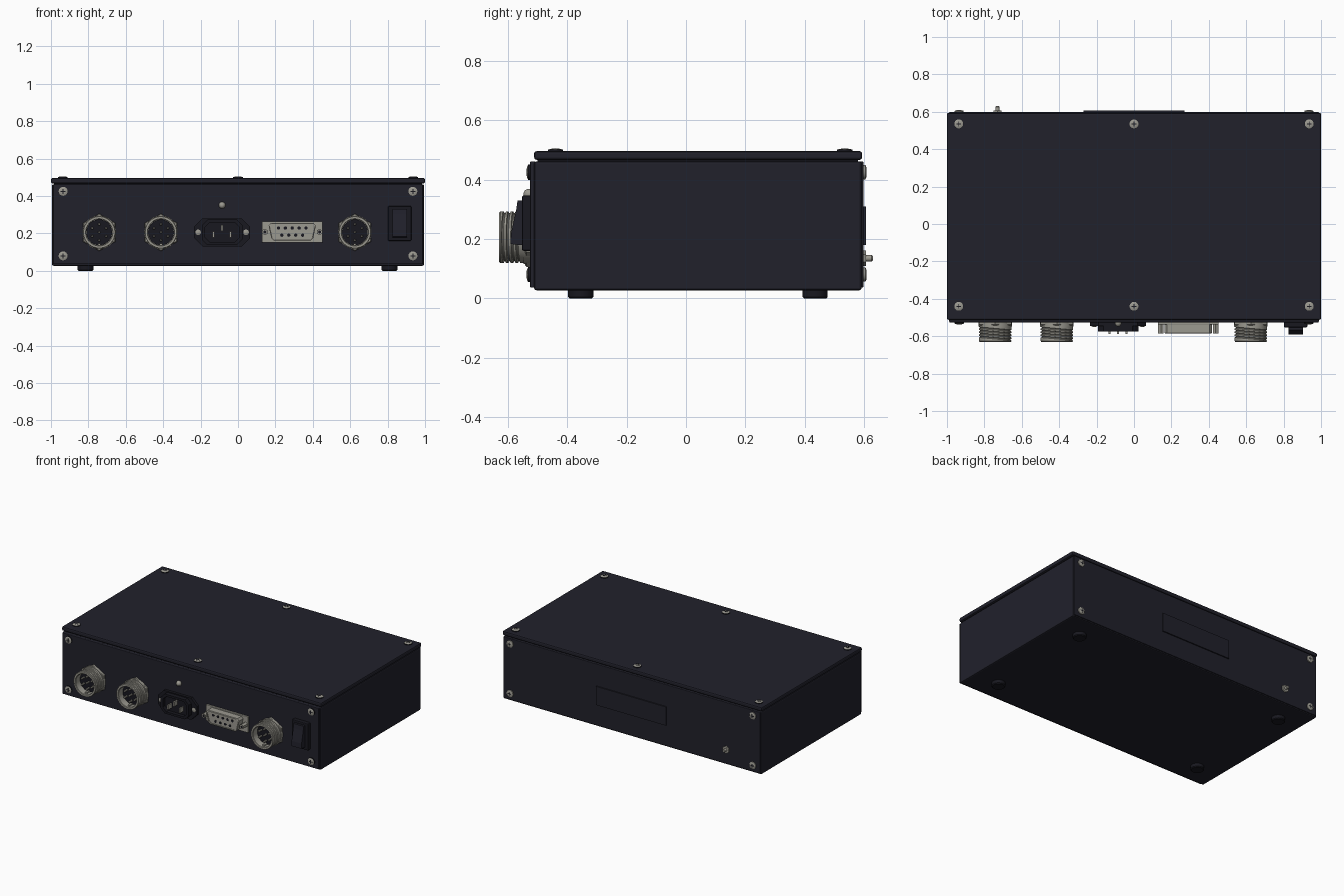
import bpy, bmesh, math
from mathutils import Vector

if "Cube" in bpy.data.objects:
    bpy.data.objects.remove(bpy.data.objects["Cube"])


def material(name, rgb):
    m = bpy.data.materials.new(name)
    m.diffuse_color = (*rgb, 1)
    m.use_nodes = True
    m.node_tree.nodes["Principled BSDF"].inputs["Base Color"].default_value = m.diffuse_color
    return m


NAVY = material("navy case paint", (0.015, 0.015, 0.024))
BLACK = material("black plastic", (0.009, 0.009, 0.014))
METAL = material("grey metal", (0.33, 0.32, 0.28))


def finish(bm, name, mat, smooth=False):
    bmesh.ops.recalc_face_normals(bm, faces=bm.faces)
    me = bpy.data.meshes.new(name)
    bm.to_mesh(me)
    bm.free()
    me.materials.append(mat)
    ob = bpy.data.objects.new(name, me)
    bpy.context.collection.objects.link(ob)
    if smooth:
        bpy.context.view_layer.objects.active = ob
        ob.select_set(True)
        bpy.ops.object.shade_smooth_by_angle(angle=math.radians(35))
        ob.select_set(False)
    return ob


def box(name, lo, hi, mat, bevel=0):
    bm = bmesh.new()
    bmesh.ops.create_cube(bm, size=1)
    for v in bm.verts:
        v.co = Vector([a + (b - a) * (c + 0.5) for a, b, c in zip(lo, hi, v.co)])
    if bevel:
        bmesh.ops.bevel(bm, geom=bm.edges[:], offset=bevel, segments=2,
                        profile=0.5, affect='EDGES')
    return finish(bm, name, mat)


def prism(name, loops, mat):
    """Skin matching closed outlines [(y, [(x, z), ...]), ...], capped at both ends."""
    bm = bmesh.new()
    rings = [[bm.verts.new((x, y, z)) for x, z in pts] for y, pts in loops]
    n = len(rings[0])
    for a, b in zip(rings, rings[1:]):
        for i in range(n):
            j = (i + 1) % n
            bm.faces.new((a[i], a[j], b[j], b[i]))
    bm.faces.new(rings[0])
    bm.faces.new(rings[-1])
    return finish(bm, name, mat)


def lathe(name, base, axis, profile, mat, sides=24, tilt=None):
    """Spin (radius, height) around axis; tilt maps profile index to ring shear."""
    q = Vector((0, 0, 1)).rotation_difference(Vector(axis))
    bm = bmesh.new()
    rings = []
    for k, (r, h) in enumerate(profile):
        s = tilt(k) if tilt else 0
        ring = []
        for i in range(sides):
            a = 2 * math.pi * (i + 0.5) / sides
            p = Vector((r * math.cos(a), r * math.sin(a), h + s * math.cos(a)))
            ring.append(bm.verts.new(Vector(base) + q @ p))
        rings.append(ring)
    for a, b in zip(rings, rings[1:]):
        for i in range(sides):
            j = (i + 1) % sides
            bm.faces.new((a[i], a[j], b[j], b[i]))
    bm.faces.new(rings[0])
    bm.faces.new(rings[-1])
    return finish(bm, name, mat, sides > 8)


FRONT, BACK, UP = (0, -1, 0), (0, 1, 0), (0, 0, 1)


def screw(name, base, axis, washer):
    # domed head, optional dark washer, and a dark cross slot
    if washer:
        lathe(name + "_washer", base, axis, [(0.026, 0), (0.026, 0.007)], BLACK)
    lathe(name, base, axis, [(0.024, 0), (0.024, 0.007), (0.019, 0.0095), (0.01, 0.0105)], METAL)
    side = [i for i in range(3) if axis[i] == 0]
    for s in side:
        half = [0.0025, 0.0025, 0.0025]
        half[s] = 0.013
        c = Vector(base) + Vector(axis) * 0.0088
        box(name + "_slot", c - Vector(half), c + Vector(half), BLACK)


# Case: body, lid, end panels and raised rear plate
box("case_body", (-0.995, -0.512, 0.027), (0.995, 0.592, 0.462), NAVY, 0.008)
box("lid_seam", (-0.985, -0.50, 0.455), (0.985, 0.58, 0.475), BLACK)
box("lid", (-1, -0.512, 0.467), (1, 0.594, 0.496), NAVY, 0.008)
box("front_panel", (-0.988, -0.526, 0.036), (0.988, -0.508, 0.462), NAVY, 0.004)
box("rear_panel", (-0.988, 0.585, 0.036), (0.988, 0.598, 0.462), NAVY, 0.003)
box("rear_plate", (-0.27, 0.595, 0.18), (0.27, 0.606, 0.31), NAVY)

# Feet and fixing screws
for x in (-0.815, 0.81):
    for y in (-0.355, 0.435):
        lathe("foot", (x, y, 0), UP, [(0.038, 0), (0.043, 0.005), (0.043, 0.03)], BLACK, 32)
for x in (-0.937, 0, 0.937):
    for y in (-0.44, 0.535):
        screw("lid_screw", (x, y, 0.494), UP, True)
for x in (-0.935, 0.935):
    for z in (0.08, 0.425):
        screw("front_screw", (x, -0.526, z), FRONT, True)
        screw("rear_screw", (x, 0.598, z), BACK, False)

# Rear toggle: nut and lever
lathe("toggle_nut", (-0.73, 0.597, 0.135), BACK, [(0.026, 0), (0.026, 0.01)], METAL, 6)
lathe("toggle_lever", (-0.73, 0.6, 0.135), BACK,
      [(0.011, 0), (0.011, 0.026), (0.008, 0.03)], METAL, 16)


def round_connector(x, z):
    base = (x, -0.526, z)
    lathe("connector_nut", base, FRONT, [(0.1, 0), (0.1, 0.012), (0.095, 0.016)], METAL, 6)
    lathe("connector_flange", base, FRONT, [(0.09, 0), (0.09, 0.022)], METAL, 32)
    # threaded sleeve with slanted grooves and a hollow mouth
    prof = [(0.08, 0.015), (0.087, 0.02)]
    for i in range(4):
        h = 0.032 + i * 0.016
        prof += [(0.087, h), (0.081, h + 0.003), (0.081, h + 0.006), (0.087, h + 0.009)]
    last = len(prof)
    prof += [(0.087, 0.1), (0.084, 0.104), (0.073, 0.104), (0.07, 0.1), (0.07, 0.04)]
    lathe("connector_sleeve", base, FRONT, prof, METAL, 40,
          lambda k: 0.008 if 2 <= k < last else 0)
    lathe("connector_insert", base, FRONT, [(0.069, 0.03), (0.069, 0.055)], BLACK, 32)
    box("connector_key", (x - 0.007, -0.615, z - 0.071), (x + 0.007, -0.575, z - 0.06), METAL)
    for k in range(7):
        a = k * math.pi / 3 + math.pi / 6
        r = 0.043 if k < 6 else 0
        lathe("connector_pin", (x + r * math.cos(a), -0.578, z + r * math.sin(a)), FRONT,
              [(0.0065, 0), (0.0065, 0.03), (0.003, 0.034)], METAL, 10)


for x in (-0.742, -0.412, 0.625):
    round_connector(x, 0.206)


def chamfered(cx, cz, w, h, cw, ch):
    return [(cx - w, cz - h + ch), (cx - w + cw, cz - h), (cx + w - cw, cz - h),
            (cx + w, cz - h + ch), (cx + w, cz + h - ch), (cx + w - cw, cz + h),
            (cx - w + cw, cz + h), (cx - w, cz + h - ch)]


# Mains inlet: flange, hollow socket, three blades, two screws
ix, iz = -0.085, 0.206
flange = chamfered(ix, iz, 0.15, 0.075, 0.045, 0.045)
prism("inlet_flange", [(-0.52, flange), (-0.545, flange)], BLACK)
outer = chamfered(ix, iz, 0.108, 0.068, 0.03, 0.03)
inner = chamfered(ix, iz, 0.092, 0.053, 0.026, 0.026)
prism("inlet_socket", [(-0.54, outer), (-0.575, outer), (-0.575, inner), (-0.55, inner)], BLACK)
for dx, dz in ((-0.045, -0.012), (0, 0.022), (0.045, -0.012)):
    box("inlet_blade", (ix + dx - 0.005, -0.587, iz + dz - 0.016),
        (ix + dx + 0.005, -0.545, iz + dz + 0.016), METAL)
for s in (-1, 1):
    lathe("inlet_screw", (ix + s * 0.128, -0.543, iz), FRONT,
          [(0.015, 0), (0.015, 0.004), (0.008, 0.007)], METAL, 16)

# Indicator lamp above the inlet
lathe("indicator_ring", (ix, -0.525, 0.351), FRONT,
      [(0.018, 0), (0.018, 0.008), (0.013, 0.018), (0.006, 0.022)], METAL, 20)

# Serial port: flange, tapered shell, contacts, jack posts
sx, sz = 0.29, 0.208
box("port_flange", (sx - 0.163, -0.538, sz - 0.056), (sx + 0.163, -0.52, sz + 0.056), METAL, 0.003)


def d_shape(g):
    return [(sx - 0.098 + g, sz - 0.046 + g), (sx + 0.098 - g, sz - 0.046 + g),
            (sx + 0.112 - g, sz - 0.034 + g), (sx + 0.126 - g, sz + 0.034 - g),
            (sx + 0.114 - g, sz + 0.048 - g), (sx - 0.114 + g, sz + 0.048 - g),
            (sx - 0.126 + g, sz + 0.034 - g), (sx - 0.112 + g, sz - 0.034 + g)]


prism("port_shell", [(-0.53, d_shape(0)), (-0.583, d_shape(0)), (-0.586, d_shape(0.004)),
                     (-0.586, d_shape(0.009)), (-0.582, d_shape(0.009))], METAL)
for count, dz in ((5, 0.021), (4, -0.017)):
    for k in range(count):
        lathe("port_contact", (sx + (k - (count - 1) / 2) * 0.037, -0.581, sz + dz), FRONT,
              [(0.009, 0), (0.009, 0.003)], BLACK, 12)
for s in (-1, 1):
    post = (sx + s * 0.146, -0.53, sz)
    lathe("jack_post", post, FRONT, [(0.017, 0), (0.017, 0.055)], METAL, 6)
    lathe("jack_post_hole", post, FRONT, [(0.008, 0.05), (0.008, 0.056)], BLACK, 12)

# Rocker switch: bezel and tilted rocker
box("switch_bezel", (0.802, -0.553, 0.16), (0.927, -0.52, 0.347), BLACK, 0.006)
for y0, y1, z0, z1 in ((-0.592, -0.572, 0.183, 0.33),):
    rocker = bmesh.new()
    side = [(-0.545, z0 - 0.005), (y0, z0), (y0 + 0.002, z0 + 0.035), (y1, z1 - 0.03),
            (y1 + 0.004, z1), (-0.545, z1)]
    face = rocker.faces.new([rocker.verts.new((0.826, y, z)) for y, z in side])
    ext = bmesh.ops.extrude_face_region(rocker, geom=[face])
    for v in ext["geom"]:
        if isinstance(v, bmesh.types.BMVert):
            v.co.x = 0.903
    finish(rocker, "switch_rocker", NAVY)
